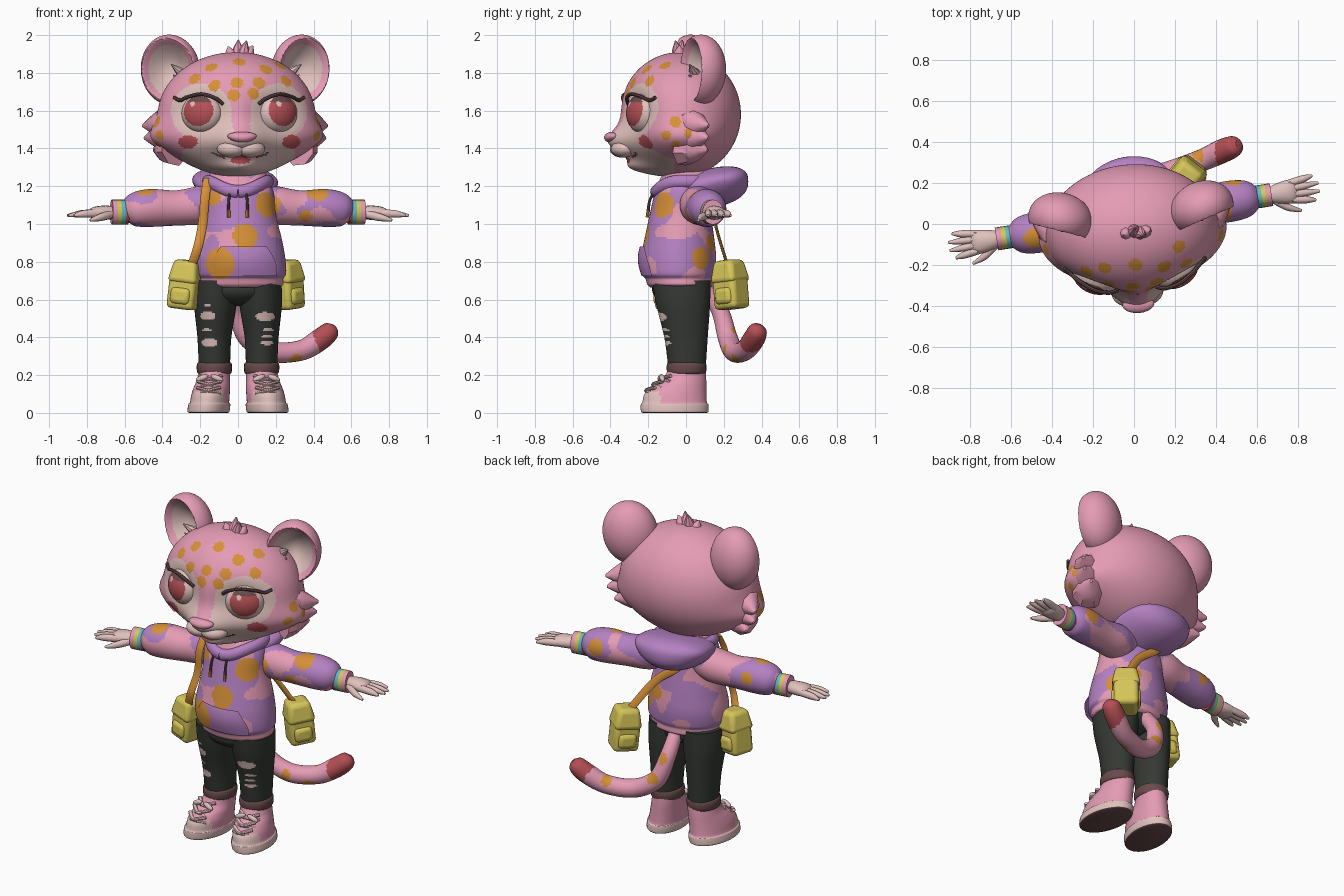
import bpy, bmesh, math
from mathutils import Vector, Matrix, noise

cube = bpy.data.objects.get("Cube")
if cube:
    bpy.data.objects.remove(cube, do_unlink=True)

PALETTE = {
    "pink": (0.78, 0.33, 0.46), "lavender": (0.46, 0.22, 0.54), "orange": (0.68, 0.28, 0.04),
    "yellow": (0.68, 0.57, 0.1), "cream": (0.74, 0.53, 0.5), "charcoal": (0.035, 0.04, 0.033),
    "red": (0.46, 0.08, 0.09), "brown": (0.14, 0.07, 0.07), "teal": (0.12, 0.5, 0.55),
}
MATS = {}
for label, rgb in PALETTE.items():
    m = bpy.data.materials.new(label)
    m.use_nodes = True
    m.diffuse_color = (*rgb, 1)
    m.node_tree.nodes["Principled BSDF"].inputs["Base Color"].default_value = (*rgb, 1)
    MATS[label] = m
parts = []


def finish(name, bm, paint, matrix=None):
    """Colour faces by a name or a rule(centre, normal), then place the part."""
    bmesh.ops.recalc_face_normals(bm, faces=bm.faces)
    slots = []
    for f in bm.faces:
        label = paint if isinstance(paint, str) else paint(f.calc_center_median(), f.normal)
        if label not in slots:
            slots.append(label)
        f.material_index = slots.index(label)
    me = bpy.data.meshes.new(name)
    bm.to_mesh(me)
    bm.free()
    for label in slots:
        me.materials.append(MATS[label])
    if matrix:
        me.transform(matrix)
    ob = bpy.data.objects.new(name, me)
    bpy.context.collection.objects.link(ob)
    parts.append(ob)
    return ob


def blob(name, shape, paint, matrix=None, detail=4):
    """Sphere pushed into form; shape is three radii or a function."""
    bm = bmesh.new()
    bmesh.ops.create_icosphere(bm, subdivisions=detail, radius=1)
    for v in bm.verts:
        v.co = shape(v.co) if callable(shape) else v.co * Vector(shape)
    return finish(name, bm, paint, matrix)


def loft(name, stations, ref, paint, matrix=None, sides=16, steps=4, axis=None):
    """Smooth tube through stations of (x, y, z, radius along ref, other radius); axis keeps rings level."""
    s = [stations[0], *stations, stations[-1]]
    pts = []
    for i in range(1, len(s) - 2):
        for k in range(steps):
            t = k / steps
            pts.append([0.5 * (2 * b + (c - a) * t + (2 * a - 5 * b + 4 * c - d) * t * t
                        + (3 * b - a - 3 * c + d) * t ** 3) for a, b, c, d in zip(*s[i - 1:i + 3])])
    pts.append(stations[-1])
    bm, rings = bmesh.new(), []
    for i, p in enumerate(pts):
        ahead, behind = pts[min(i + 1, len(pts) - 1)], pts[max(i - 1, 0)]
        t = Vector(axis) if axis else (Vector(ahead[:3]) - Vector(behind[:3])).normalized()
        u = Vector(ref)
        u = (u - t * u.dot(t)).normalized()
        v = t.cross(u)
        angles = [math.tau * k / sides for k in range(sides)]
        rings.append([bm.verts.new(Vector(p[:3]) + u * p[3] * math.cos(a) + v * p[4] * math.sin(a))
                      for a in angles])
    for a, b in zip(rings, rings[1:]):
        for k in range(sides):
            j = (k + 1) % sides
            bm.faces.new((a[k], a[j], b[j], b[k]))
    bm.faces.new(rings[0])
    bm.faces.new(rings[-1])
    return finish(name, bm, paint, matrix)


def spike(name, base, tip, r, paint, matrix=None):
    mid = Vector(base).lerp(Vector(tip), 0.5)
    loft(name, [(*base, r, r), (*mid, r * 0.7, r * 0.7), (*tip, r * 0.08, r * 0.08)],
         (0.1, 1, 0.1), paint, matrix, 8, 3)


def oval(a, b, ca, cb, ra, rb):
    return ((a - ca) / ra) ** 2 + ((b - cb) / rb) ** 2 < 1


def place(x, y, z, yaw=0, roll=0):
    return Matrix.Translation((x, y, z)) @ Matrix.Rotation(yaw, 4, 'Z') @ Matrix.Rotation(roll, 4, 'Y')


def bump(a, b, ra, rb):
    return math.exp(-(a / ra) ** 2 - (b / rb) ** 2)


X, Y, Z = (1, 0, 0), (0, 1, 0), (0, 0, 1)
HEAD = place(-0.01, 0, 0, 0.08)
ARMS = place(0, 0.035, 0, 0.16)


# Head: egg with wide cheeks, eye hollows, muzzle and chin
def head_shape(p):
    x = 0.415 * p.x * (1 + 0.19 * bump(p.z + 0.42, p.y + 0.1, 0.28, 0.8))
    y, z = 0.32 * p.y - 0.03, 1.58 + 0.33 * p.z
    if p.y < 0.1:
        y += 0.06 * bump(abs(x) - 0.2, z - 1.59, 0.13, 0.11)
        y -= 0.1 * bump(x, z - 1.43, 0.13, 0.08) + 0.1 * bump(x, z - 1.29, 0.13, 0.05)
    return Vector((x, y, z))


def on_skull(x, z):
    return Vector((x, -0.03 - 0.32 * math.sqrt(max(0, 1 - (x / 0.415) ** 2 - ((z - 1.58) / 0.33) ** 2)), z))


BROW_SPOTS = [on_skull(x, z) for x, z in (
    (-0.15, 1.83), (-0.24, 1.77), (0, 1.86), (0.14, 1.82), (0.22, 1.84), (-0.14, 1.735),
    (-0.02, 1.75), (0.1, 1.75), (0.25, 1.76), (-0.04, 1.685), (0.07, 1.69))]
SIDE_SPOTS = [(-0.09, 1.54, 0.03), (-0.14, 1.47, 0.025), (-0.02, 1.48, 0.028), (-0.09, 1.42, 0.022),
              (-0.01, 1.58, 0.018), (0.02, 1.42, 0.016)]


def head_paint(c, n):
    x, z = abs(c.x), c.z
    if any((c - q).length < 0.034 for q in BROW_SPOTS):
        return "orange"
    if c.y < -0.08:
        if 0.08 < x < 0.15 and abs(z - 1.338 - 1.8 * x * x) < 0.005:
            return "brown"
        if oval(c.x, z, 0, 1.338, 0.055, 0.02) and c.y < -0.2:
            return "red"
        if oval(x, z, 0.275, 1.435, 0.05, 0.036):
            return "red"
        if z < 1.44 and oval(x, z, 0, 1.36, 0.3, 0.17) or oval(x, z, 0.205, 1.592, 0.157, 0.152):
            return "cream"
        if oval(x, z, 0.1, 1.46, 0.11, 0.09) and x > 0.045:
            return "cream"
    if x > 0.27 and any(oval(c.y, z, a, b, r, r) for a, b, r in SIDE_SPOTS):
        return "orange"
    return "pink"


blob("head", head_shape, head_paint, HEAD, 6)
blob("nose", lambda p: Vector((0.075 * p.x * (1 + 0.3 * p.z), 0.042 * p.y, 0.03 * p.z)), "pink",
     HEAD @ place(0, -0.393, 1.458), 3)


# Ears, eyes and face details
def ear_shape(p):
    r2 = p.x ** 2 + p.z ** 2
    y = p.y + (1.4 * max(0, 1 - r2 / 0.81) if p.y < 0 else 0)
    return Vector((p.x, y, p.z))


def ear_paint(c, n):
    return "cream" if c.y < 0.5 and c.x ** 2 + c.z ** 2 < 0.52 else "pink"


def eye_paint(c, n):
    if c.y > 0:
        return "cream"
    if oval(c.x, c.z, -0.03, 0.05, 0.014, 0.014):
        return "cream"
    if c.z > 0.06 and oval(c.x, c.z, 0, 0.015, 0.086, 0.078):
        return "brown"
    return "red" if oval(c.x, c.z, 0, 0.012, 0.084, 0.078) else "cream"


for s, side in ((1, "left"), (-1, "right")):
    blob(side + "_ear", ear_shape, ear_paint, HEAD @ place(s * 0.345, 0.05, 1.815, s * 0.33, s * 0.13)
         @ Matrix.Diagonal((0.158, 0.13, 0.188, 1)), 5)
    for k in range(2):
        spike(side + "_ear_fluff", (s * 0.25, 0.04, 1.72 + k * 0.05),
              (s * (0.335 + k * 0.01), -0.01, 1.79 + k * 0.055), 0.035, "cream", HEAD)
    blob(side + "_muzzle", (0.078, 0.065, 0.045), "cream", HEAD @ place(s * 0.05, -0.335, 1.397, s * 0.3))
    blob(side + "_eye", (0.112, 0.08, 0.105), eye_paint, HEAD @ place(s * 0.2, -0.245, 1.585, s * 0.45), 5)
    lash = [(0.095, -0.315, 1.635), (0.14, -0.325, 1.668), (0.21, -0.305, 1.688),
            (0.28, -0.255, 1.672), (0.315, -0.22, 1.655), (0.345, -0.19, 1.67)]
    loft(side + "_eyelash", [(s * x, y, z, 0.01, 0.01) for x, y, z in lash], Z, "brown", HEAD, 8)
    for z, reach in ((1.52, 0.49), (1.455, 0.48), (1.39, 0.43)):
        spike(side + "_cheek_tuft", (s * 0.33, -0.04, z + 0.015), (s * reach, 0.08, z), 0.1, "pink", HEAD)
for x, y, top in ((-0.045, -0.05, 1.94), (0.01, -0.02, 1.975), (0.05, -0.06, 1.97), (0.085, -0.04, 1.945)):
    spike("hair_tuft", (0.6 * x, -0.04, 1.875), (x, y, top), 0.04, "pink", HEAD)

# Hoodie
CLOTH_SPOTS = [(0.04, -0.23, 0.94, 0.07), (-0.1, -0.22, 0.79, 0.085), (0.15, -0.12, 1.1, 0.07),
               (0.42, -0.05, 1.17, 0.06), (-0.5, -0.03, 1.18, 0.05), (0.2, 0.08, 0.82, 0.06),
               (0.35, -0.08, 1.04, 0.035), (0.12, 0.14, 0.9, 0.05),
               (-0.14, -0.16, 1.14, 0.05), (0.5, 0.08, 1.1, 0.05), (-0.45, 0.08, 1.1, 0.04)]


def cloth(c, n):
    if any((c - Vector(q[:3])).length < q[3] for q in CLOTH_SPOTS):
        return "orange"
    front_arm = 0.35 * bump(abs(c.x) - 0.33, max(0, c.y - 0.02), 0.1, 0.03)
    pale = noise.noise(c * 7 + Vector((3, 1, 5))) + front_arm > 0.2
    return "pink" if c.z < 0.712 or pale else "lavender"


loft("hoodie_body", [(0.015, -0.03, 0.665, 0.2, 0.16), (0.015, -0.03, 0.68, 0.225, 0.175),
                     (0.015, -0.035, 0.71, 0.225, 0.18), (0.015, -0.04, 0.74, 0.24, 0.195),
                     (0.01, -0.04, 0.82, 0.24, 0.2), (0.01, -0.035, 0.92, 0.222, 0.185),
                     (0.005, -0.03, 1.05, 0.195, 0.162), (0, -0.025, 1.16, 0.19, 0.142),
                     (0, -0.02, 1.22, 0.165, 0.125), (0, -0.01, 1.3, 0.11, 0.1)],
     X, cloth, sides=100, steps=10, axis=Z)
bm = bmesh.new()
bmesh.ops.create_grid(bm, x_segments=50, y_segments=30, size=1)
for v in bm.verts:
    h = (v.co.y + 1) / 2
    x = v.co.x * (0.175 - 0.09 * max(0, h - 0.3) ** 1.5)
    depth = 0.19 + 0.02 * math.sin(math.pi * min(1, h * 0.85))
    v.co = (x + 0.03, -0.045 - depth * math.sqrt(1 - (x / 0.25) ** 2), 0.725 + 0.155 * h)
finish("front_pocket", bm, lambda c, n: "orange" if cloth(c, n) == "orange" else "lavender")


def hood_shape(p):
    y = math.copysign(abs(p.y) ** 0.75, p.y)
    z = math.copysign(abs(p.z) ** 0.8, p.z)
    return Vector((0.212 * p.x * (1 + 0.3 * z), 0.125 + 0.2 * y, 1.19 + 0.105 * z + 0.035 * y))


blob("hood", hood_shape, "lavender", ARMS @ place(0, -0.03, 0))
for name, size, z in (("hood_roll", 0.16, 1.225), ("hood_inner_roll", 0.125, 1.245)):
    ring = []
    for k in range(25):
        a = math.tau * k / 24
        dip = 0.055 * max(0, math.cos(a)) ** 3
        ring.append((size * math.sin(a), -size * math.cos(a), z - dip, 0.035, 0.03))
    loft(name, ring, Z, "lavender" if size > 0.15 else "pink", sides=12, steps=2)

# Arms: sleeve, striped cuff and hand on each side
for s, side in ((1, "left"), (-1, "right")):
    sleeve = [(0.1, 1.13, 0.08), (0.2, 1.1, 0.1), (0.33, 1.085, 0.093), (0.47, 1.085, 0.1),
              (0.56, 1.075, 0.088), (0.605, 1.067, 0.055)]
    loft(side + "_sleeve", [(s * x, 0, z, r, r) for x, z, r in sleeve], Y, cloth, ARMS, 48, 10)
    bands = ("red", "teal", "yellow", "pink")
    loft(side + "_cuff", [(s * x, 0, 1.063, 0.056, 0.066) for x in (0.59, 0.63, 0.67, 0.678)], Y,
         lambda c, n: bands[min(3, max(0, int((abs(c.x) - 0.59) / 0.022)))], ARMS, 20, 4)
    loft(side + "_palm", [(s * 0.66, 0, 1.06, 0.035, 0.032), (s * 0.71, 0, 1.06, 0.05, 0.038),
                          (s * 0.77, 0, 1.058, 0.058, 0.033), (s * 0.8, 0, 1.055, 0.045, 0.018)],
         Y, "cream", ARMS)
    for k in (-1.5, -0.5, 0.5, 1.5):
        tip = 0.915 - 0.012 * k * k
        loft(side + "_finger", [(s * 0.76, k * 0.026, 1.057, 0.018, 0.022), (s * 0.84, k * 0.034, 1.053, 0.018, 0.02),
                                (s * tip, k * 0.04, 1.045, 0.007, 0.007)], Y, "cream", ARMS, 10)
    loft(side + "_thumb", [(s * 0.69, -0.03, 1.05, 0.022, 0.02), (s * 0.75, -0.075, 1.035, 0.02, 0.018),
                           (s * 0.81, -0.1, 1.02, 0.007, 0.007)], Z, "cream", ARMS, 10)
    loft(side + "_drawstring", [(s * 0.04, -0.15, 1.2, 0.007, 0.007), (s * 0.048, -0.19, 1.13, 0.007, 0.007),
                                (s * 0.05, -0.2, 1.07, 0.009, 0.009), (s * 0.05, -0.205, 1.035, 0.009, 0.009)],
         X, lambda c, n: "orange" if c.z < 1.075 else "brown", sides=8)

# Trousers with ripped knees, rolled hems and shoes
RIPS = [(0.145, 0.51, 0.052, 0.024), (0.16, 0.44, 0.03, 0.008), (0.155, 0.405, 0.03, 0.008),
        (0.155, 0.37, 0.035, 0.01), (-0.16, 0.515, 0.04, 0.024), (-0.15, 0.372, 0.042, 0.022),
        (-0.165, 0.44, 0.025, 0.007), (-0.165, 0.57, 0.02, 0.006)]


def denim(c, n):
    return "cream" if n.y < -0.2 and any(oval(c.x, c.z, *q) for q in RIPS) else "charcoal"


def shoe_paint(c, n):
    if c.z < 0.01 and n.z < -0.5:
        return "brown"
    toe = c.y < -0.15 and c.z < 0.115
    return "cream" if c.z < 0.05 or toe else "pink"


blob("hips", (0.21, 0.15, 0.09), "charcoal", place(0.005, -0.03, 0.655))
for s, side in ((1, "left"), (-1, "right")):
    loft(side + "_trouser_leg", [(s * 0.115, -0.025, 0.7, 0.115, 0.155), (s * 0.12, -0.015, 0.57, 0.112, 0.142),
                                 (s * 0.125, 0.0, 0.4, 0.09, 0.115), (s * 0.125, 0.005, 0.25, 0.083, 0.1)],
         X, denim, sides=80, steps=24, axis=Z)
    hem = [(0.205, 0.083), (0.213, 0.094), (0.24, 0.098), (0.262, 0.094), (0.27, 0.08)]
    loft(side + "_rolled_hem", [(s * 0.125, 0.003, z, r * 0.96, r * 1.08) for z, r in hem], X, "brown", sides=24)
    FOOT = place(s * 0.15, 0, 0, s * 0.12)
    shoe = [(-0.06, 0, 0.1, 0.17), (-0.06, 0.008, 0.11, 0.18), (-0.06, 0.045, 0.11, 0.18),
            (-0.06, 0.055, 0.103, 0.172), (-0.055, 0.1, 0.1, 0.165), (-0.035, 0.14, 0.094, 0.145),
            (-0.005, 0.18, 0.086, 0.115), (0.008, 0.23, 0.082, 0.1)]
    loft(side + "_shoe", [(-s * 0.12 * z, y, z, rx, ry) for y, z, rx, ry in shoe], X, shoe_paint, FOOT, 48, 6, Z)
    # Laces cross the sloping front
    for y, z in ((-0.21, 0.118), (-0.173, 0.15), (-0.128, 0.18)):
        for tilt in (-0.016, 0.016):
            loft(side + "_lace", [(k * 0.06 - s * 0.015, y + 0.04 * k * k, z + k * tilt, 0.009, 0.012)
                                  for k in (-1, 0, 1)], Z, "cream", FOOT, 8)
    for k in (-1, 1):
        blob(side + "_lace_bow", (0.036, 0.014, 0.015), "cream",
             FOOT @ place(k * 0.04 - s * 0.015, -0.13, 0.185, 0, k * 0.4), 3)

# Tail
TAIL_SPOTS = [(0.05, 0.26, 0.42), (0.18, 0.22, 0.33), (0.3, 0.27, 0.29), (0.32, 0.33, 0.36), (0, 0.24, 0.55)]


def tail_paint(c, n):
    if c.x + 0.4 * c.z > 0.565:
        return "red"
    return "orange" if any((c - Vector(q)).length < 0.035 for q in TAIL_SPOTS) else "pink"


tail = [(0, 0.1, 0.66, 0.04), (0.0, 0.18, 0.54, 0.046), (0.05, 0.22, 0.4, 0.052), (0.18, 0.255, 0.325, 0.054),
        (0.33, 0.31, 0.33, 0.054), (0.43, 0.355, 0.385, 0.058), (0.49, 0.38, 0.435, 0.05), (0.51, 0.39, 0.455, 0.02)]
loft("tail", [(*q, q[3]) for q in tail], Y, tail_paint, sides=24, steps=10)


# Bags and straps
def box(name, size, matrix, taper=1.0):
    bm = bmesh.new()
    bmesh.ops.create_cube(bm, size=1)
    for v in bm.verts:
        k = taper if v.co.z > 0 else 1
        v.co = v.co * Vector(size) * Vector((k, k, 1))
    bevel = finish(name, bm, "yellow", matrix).modifiers.new("round", 'BEVEL')
    bevel.width, bevel.segments = 0.025, 3


for side, spot in (("right", place(-0.295, -0.08, 0.55, -0.3, 0.12)), ("left", place(0.265, 0.245, 0.55, 0.9, -0.1))):
    box(side + "_bag", (0.15, 0.14, 0.2), spot @ place(0, 0, 0.1))
    box(side + "_bag_flap", (0.165, 0.165, 0.12), spot @ place(0, 0, 0.2), 0.75)
    box(side + "_bag_pouch", (0.11, 0.17, 0.09), spot @ place(0, 0, 0.07))
STRAPS = {"front_strap": [(-0.16, -0.09, 1.24), (-0.175, -0.13, 1.14), (-0.188, -0.13, 1.0),
                          (-0.215, -0.16, 0.87), (-0.25, -0.13, 0.77)],
          "back_strap": [(-0.14, 0.08, 1.23), (-0.05, 0.14, 1.1), (0.1, 0.16, 0.98), (0.24, 0.22, 0.78)]}
for name, path in STRAPS.items():
    loft(name, [(*q, 0.024, 0.008) for q in path], X, "orange", sides=8)

# Smooth shading with sharp edges kept
bpy.ops.object.select_all(action='DESELECT')
for ob in parts:
    ob.select_set(True)
bpy.context.view_layer.objects.active = parts[0]
bpy.ops.object.shade_smooth_by_angle(angle=math.radians(40))
